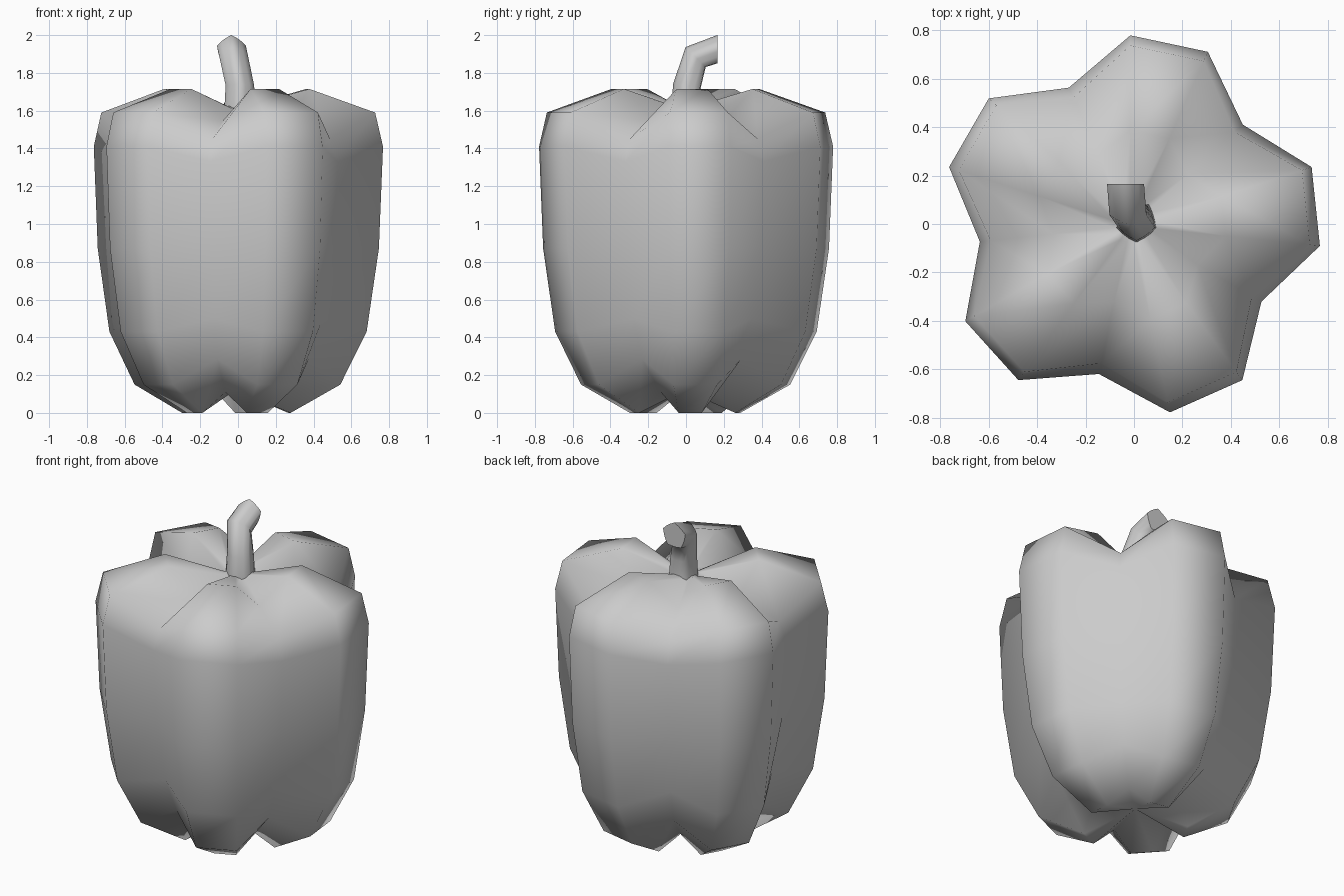
import bpy
import bmesh
from math import sin, cos, radians, pi
from mathutils import Vector

cube = bpy.data.objects.get("Cube")
if cube:
    bpy.data.objects.remove(cube, do_unlink=True)

SEGMENTS = 15  # five lobes: one groove and two ridges each


def make_material(name, color):
    mat = bpy.data.materials.new(name)
    mat.use_nodes = True
    mat.diffuse_color = color
    mat.node_tree.nodes["Principled BSDF"].inputs["Base Color"].default_value = color
    return mat


def skin_rings(name, rings, mat, bottom=None, top=None):
    """Join rings of points with quads; close each end with a fan or a flat face."""
    bm = bmesh.new()
    loops = [[bm.verts.new(p) for p in ring] for ring in rings]
    for low, high in zip(loops, loops[1:]):
        for i in range(SEGMENTS):
            j = (i + 1) % SEGMENTS
            bm.faces.new((low[i], low[j], high[j], high[i]))
    for loop, tip in ((loops[0], bottom), (loops[-1], top)):
        if tip is None:
            bm.faces.new(loop)
        else:
            v = bm.verts.new(tip)
            for i in range(SEGMENTS):
                bm.faces.new((loop[i], loop[(i + 1) % SEGMENTS], v))
    bmesh.ops.recalc_face_normals(bm, faces=bm.faces)
    mesh = bpy.data.meshes.new(name)
    bm.to_mesh(mesh)
    bm.free()
    mesh.materials.append(mat)
    obj = bpy.data.objects.new(name, mesh)
    bpy.context.collection.objects.link(obj)
    return obj


grey = make_material("plain grey", (0.6, 0.6, 0.6, 1))

# Body: ridge and groove profiles as (radius, height), bottom to top
axis = Vector((-0.015, -0.008, 0))
ridge = [(0.295, 0), (0.56, 0.15), (0.70, 0.43), (0.765, 0.87),
         (0.787, 1.41), (0.745, 1.59), (0.395, 1.715), (0.07, 1.625)]
groove = [(0.25, 0.11), (0.45, 0.285), (0.535, 0.50), (0.605, 0.88),
          (0.625, 1.33), (0.58, 1.45), (0.32, 1.545), (0.07, 1.61)]
body_rings = []
for out, inner in zip(ridge, groove):
    ring = []
    for i in range(SEGMENTS):
        r, z = inner if i % 3 == 0 else out
        a = radians(42 + 24 * i)
        ring.append(axis + Vector((r * cos(a), r * sin(a), z)))
    body_rings.append(ring)
body = skin_rings("pepper_body", body_rings, grey,
                  bottom=axis + Vector((0, 0, 0.12)),
                  top=axis + Vector((0, 0, 1.62)))
body.data.shade_smooth()

# Stem: fluted rings as (centre, radius, tilt towards the back)
path = [((0.01, 0.01, 1.59), 0.085, 0), ((0.01, 0.01, 1.73), 0.077, 8),
        ((-0.025, 0.055, 1.88), 0.078, 45), ((-0.035, 0.166, 1.92), 0.078, 90)]
stem_rings = []
for centre, radius, tilt in path:
    t = radians(tilt)
    ring = []
    for i in range(SEGMENTS):
        a = 2 * pi * i / SEGMENTS - pi / 2
        r = radius * (0.95 + 0.08 * cos(5 * (a + pi / 2)))
        ring.append(Vector(centre) + r * Vector((cos(a), sin(a) * cos(t), -sin(a) * sin(t))))
    stem_rings.append(ring)
stem = skin_rings("stem", stem_rings, grey)

bpy.ops.object.select_all(action="DESELECT")
stem.select_set(True)
bpy.context.view_layer.objects.active = stem
bpy.ops.object.shade_smooth_by_angle(angle=radians(60))
